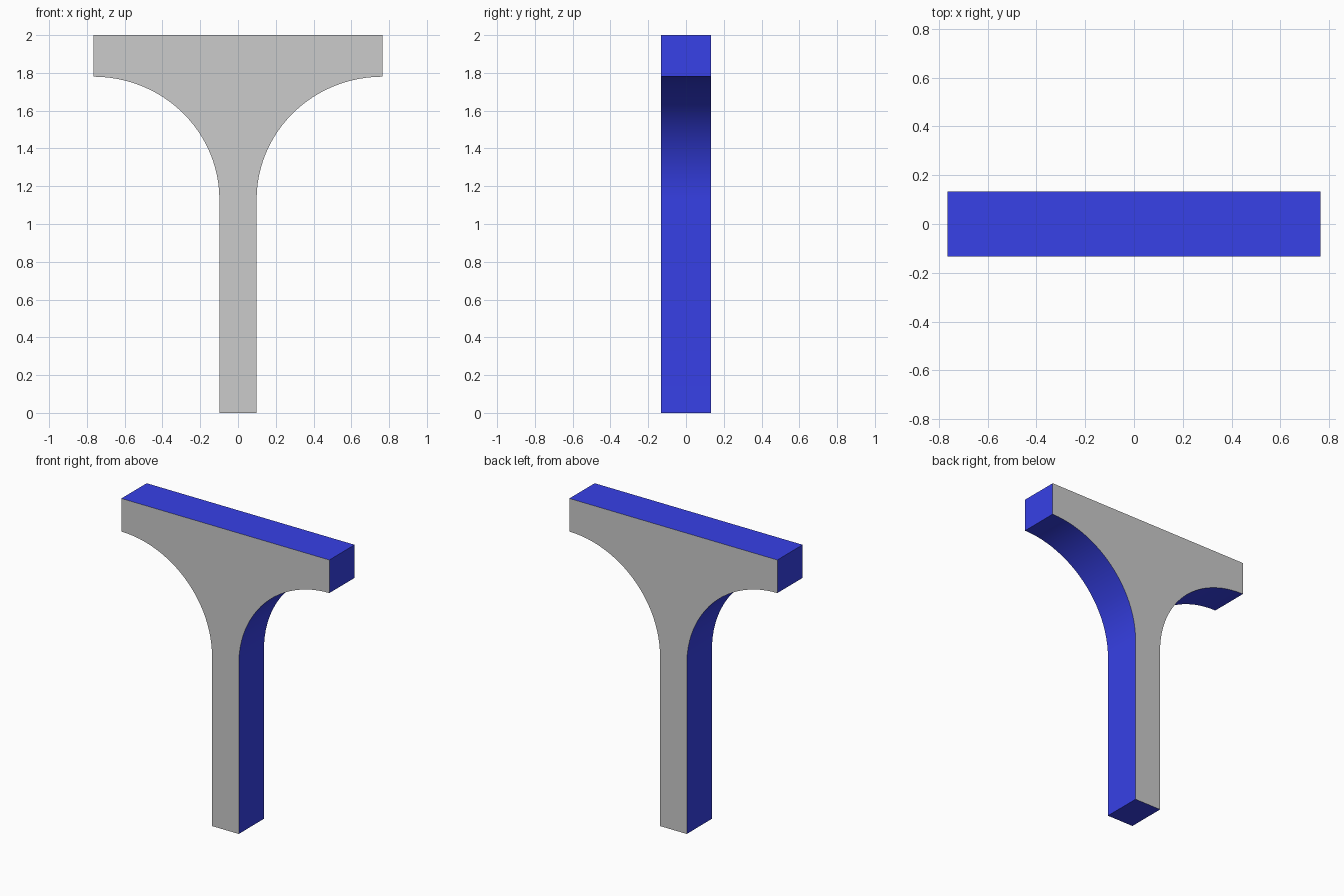
import bpy, bmesh, math

if "Cube" in bpy.data.objects:
    bpy.data.objects.remove(bpy.data.objects["Cube"])

HALF_W, HALF_D, TOP = 0.765, 0.1325, 2.0
STEM, ARC_LOW, ARC_HIGH = 0.0985, 1.13, 1.78
STEPS = 24

# right half of the outline: stem foot, quarter-ellipse flare, top slab end
right = [(STEM, 0.0)]
for i in range(STEPS + 1):
    a = math.pi / 2 * i / STEPS
    right.append((HALF_W - (HALF_W - STEM) * math.cos(a),
                  ARC_LOW + (ARC_HIGH - ARC_LOW) * math.sin(a)))
right.append((HALF_W, TOP))
outline = right + [(-x, z) for x, z in reversed(right)]

# extrude the mirrored outline through the depth
bm = bmesh.new()
front = bm.faces.new([bm.verts.new((x, -HALF_D, z)) for x, z in outline])
ext = bmesh.ops.extrude_face_region(bm, geom=[front], use_keep_orig=True)
verts = [v for v in ext["geom"] if isinstance(v, bmesh.types.BMVert)]
bmesh.ops.translate(bm, verts=verts, vec=(0, 2 * HALF_D, 0))
bmesh.ops.recalc_face_normals(bm, faces=bm.faces)

# grey front and back, blue rim all round
for f in bm.faces:
    f.material_index = 0 if abs(f.normal.y) > 0.5 else 1

mesh = bpy.data.meshes.new("flared_column")
bm.to_mesh(mesh)
bm.free()
column = bpy.data.objects.new("flared_column", mesh)
bpy.context.collection.objects.link(column)

grey = bpy.data.materials.new("grey_face")
grey.diffuse_color = (0.8, 0.8, 0.8, 1)
grey.use_nodes = True
grey.node_tree.nodes["Principled BSDF"].inputs["Base Color"].default_value = grey.diffuse_color
blue = bpy.data.materials.new("blue_rim")
blue.diffuse_color = (0.038, 0.052, 0.8, 1)
blue.use_nodes = True
blue.node_tree.nodes["Principled BSDF"].inputs["Base Color"].default_value = blue.diffuse_color
mesh.materials.append(grey)
mesh.materials.append(blue)

# smooth the curved flare, keep the corners sharp
bpy.context.view_layer.objects.active = column
column.select_set(True)
bpy.ops.object.shade_smooth_by_angle(angle=math.radians(30))
